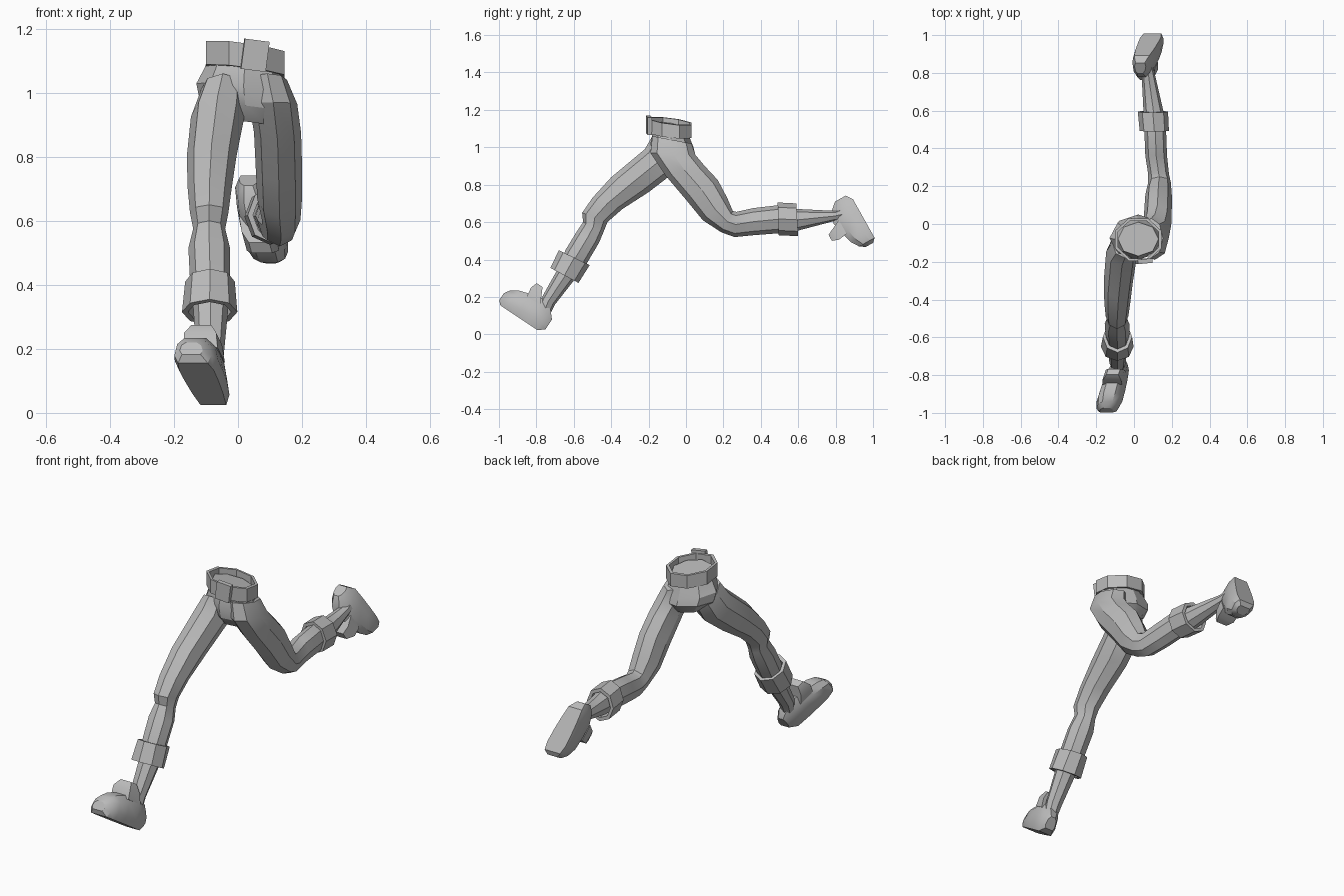
import bpy, bmesh
from math import sin, cos, pi, radians
from mathutils import Vector, Matrix

if "Cube" in bpy.data.objects:
    bpy.data.objects.remove(bpy.data.objects["Cube"])

grey = bpy.data.materials.new("plain grey")
grey.use_nodes = True
colour = (0.5, 0.5, 0.5, 1)
grey.diffuse_color = colour
grey.node_tree.nodes["Principled BSDF"].inputs["Base Color"].default_value = colour


def finish(name, bm, angle=30):
    """Turn a bmesh into a shaded object."""
    bmesh.ops.recalc_face_normals(bm, faces=bm.faces)
    mesh = bpy.data.meshes.new(name)
    bm.to_mesh(mesh)
    bm.free()
    mesh.materials.append(grey)
    obj = bpy.data.objects.new(name, mesh)
    bpy.context.collection.objects.link(obj)
    bpy.ops.object.select_all(action="DESELECT")
    obj.select_set(True)
    bpy.context.view_layer.objects.active = obj
    bpy.ops.object.shade_smooth_by_angle(angle=radians(angle))
    return obj


def loft(name, rings, closed=False, angle=30):
    """Skin a row of rings; closed joins last to first, otherwise cap the ends."""
    bm = bmesh.new()
    rows = [[bm.verts.new(p) for p in r] for r in rings]
    n = len(rows[0])
    pairs = list(zip(rows, rows[1:]))
    if closed:
        pairs.append((rows[-1], rows[0]))
    else:
        bm.faces.new(rows[0])
        bm.faces.new(rows[-1])
    for a, b in pairs:
        for i in range(n):
            j = (i + 1) % n
            bm.faces.new((a[i], a[j], b[j], b[i]))
    return finish(name, bm, angle)


def ring(fy, fz, by, bz, x0, x1, tilt=0.0, turn=0.0, grow=1.0, sides=8):
    """Elliptic ring through a front point, a back point and two side limits."""
    centre = Vector(((x0 + x1) / 2, (fy + by) / 2, (fz + bz) / 2))
    front = Vector((0, (fy - by) / 2, (fz - bz) / 2)) * grow
    side = Vector(((x1 - x0) / 2, 0, -tilt * (x1 - x0) / 2)) * grow
    angles = [turn + 2 * pi * i / sides for i in range(sides)]
    return [centre + front * cos(a) + side * sin(a) for a in angles]


# Pelvis
TILT = 0.13
pelvis = [
    (-.17, 1.13, .01, 1.10, -.085, .13),
    (-.18, 1.07, .02, 1.05, -.105, .145),
    (-.19, 1.02, .04, 1.00, -.13, .165),
    (-.18, .96, .05, .96, -.12, .165),
    (-.14, .91, .01, .91, -.06, .11),
]
loft("pelvis", [ring(*r, tilt=TILT) for r in pelvis])

# Legs, from hip to ankle
right_leg = [
    (-.18, 1.06, -.02, .96, -.115, .02),
    (-.22, .99, -.07, .86, -.147, .02),
    (-.40, .84, -.20, .76, -.16, -.005),
    (-.50, .73, -.34, .67, -.157, -.02),
    (-.555, .65, -.42, .60, -.15, -.03),
    (-.55, .60, -.44, .55, -.14, -.04),
    (-.59, .54, -.465, .49, -.155, -.025),
    (-.645, .45, -.53, .38, -.15, -.025),
    (-.68, .36, -.59, .30, -.14, -.03),
    (-.775, .19, -.70, .16, -.13, -.045),
    (-.79, .13, -.73, .10, -.12, -.05),
]
left_leg = [
    (-.18, 1.06, .03, 1.02, .03, .153),
    (-.19, .97, .05, .96, .035, .185),
    (-.11, .85, .10, .90, .05, .197),
    (.00, .72, .17, .825, .055, .20),
    (.09, .61, .22, .73, .06, .20),
    (.19, .545, .25, .66, .075, .195),
    (.26, .52, .27, .655, .075, .185),
    (.36, .53, .36, .675, .06, .175),
    (.49, .54, .49, .69, .055, .17),
    (.60, .555, .60, .67, .05, .155),
    (.79, .605, .80, .66, .04, .11),
    (.85, .61, .85, .68, .035, .10),
]
loft("right_leg", [ring(*r) for r in right_leg])
loft("left_leg", [ring(*r) for r in left_leg])


def band(name, upper, lower, inner, **kw):
    """Hollow strap between two rings."""
    loft(name, [ring(*upper, **kw), ring(*lower, **kw),
                ring(*lower, **{**kw, "grow": inner * kw["grow"]}),
                ring(*upper, **{**kw, "grow": inner * kw["grow"]})], True, 20)


# Shin cuffs
band("right_cuff", (-.68, .45, -.515, .37, -.165, -.01),
     (-.725, .355, -.575, .275, -.175, -.002), .78, grow=1.0)
band("left_cuff", (.495, .53, .49, .705, .03, .185),
     (.60, .525, .59, .70, .02, .18), .78, grow=1.0)

# Belt and buckle
band("belt", (-.20, 1.155, .035, 1.125, -.105, .15),
     (-.20, 1.08, .035, 1.055, -.105, .15), .88,
     grow=1.04, tilt=TILT, turn=pi / 8)
bm = bmesh.new()
place = (Matrix.Translation((.053, -.197, 1.117)) @ Matrix.Rotation(TILT, 4, "Y")
         @ Matrix.Rotation(.1, 4, "Z") @ Matrix.Diagonal((.078, .024, .095, 1)))
bmesh.ops.create_cube(bm, size=1, matrix=place)
finish("buckle", bm)


# Shoes: length along the sole, height above it, half width
shoe = [
    (-.01, .025, .09, .03),
    (.025, 0, .13, .05),
    (.09, 0, .155, .06),
    (.16, 0, .14, .066),
    (.22, 0, .122, .068),
    (.262, 0, .095, .058),
    (.282, .02, .065, .036),
]
outline = [(.8, 0), (1, .3), (.85, .75), (.45, 1)]
outline += [(-w, h) for w, h in reversed(outline)]
tongue = [(.085, .17, .12, .052), (.11, .178, .17, .05), (.128, .165, .207, .032)]


def foot(side, heel_x, heel, toe, out):
    """Place a shoe with its heel, toe direction and outward splay."""
    d = Vector((0, *toe)).normalized()
    up = Vector((0, d.z, -d.y))
    if up.dot(Vector((0, -heel[0], .6 - heel[1]))) < 0:
        up = -up
    base = Vector((heel_x, *heel))

    def at(s, t, u):
        return base + d * s + up * t + Vector((u + out * s, 0, 0))

    loft(side + "_shoe", [[at(s, lo + (hi - lo) * h, w * k) for k, h in outline]
                          for s, lo, hi, w in shoe])
    loft(side + "_shoe_tongue", [[at(a, t, -w), at(a, t, w), at(b, t, w), at(b, t, -w)]
                                 for a, b, t, w in tongue])


foot("right", -.07, (-.775, .01), (-.225, .15), -.27)
foot("left", .035, (.88, .745), (.115, -.205), .24)
